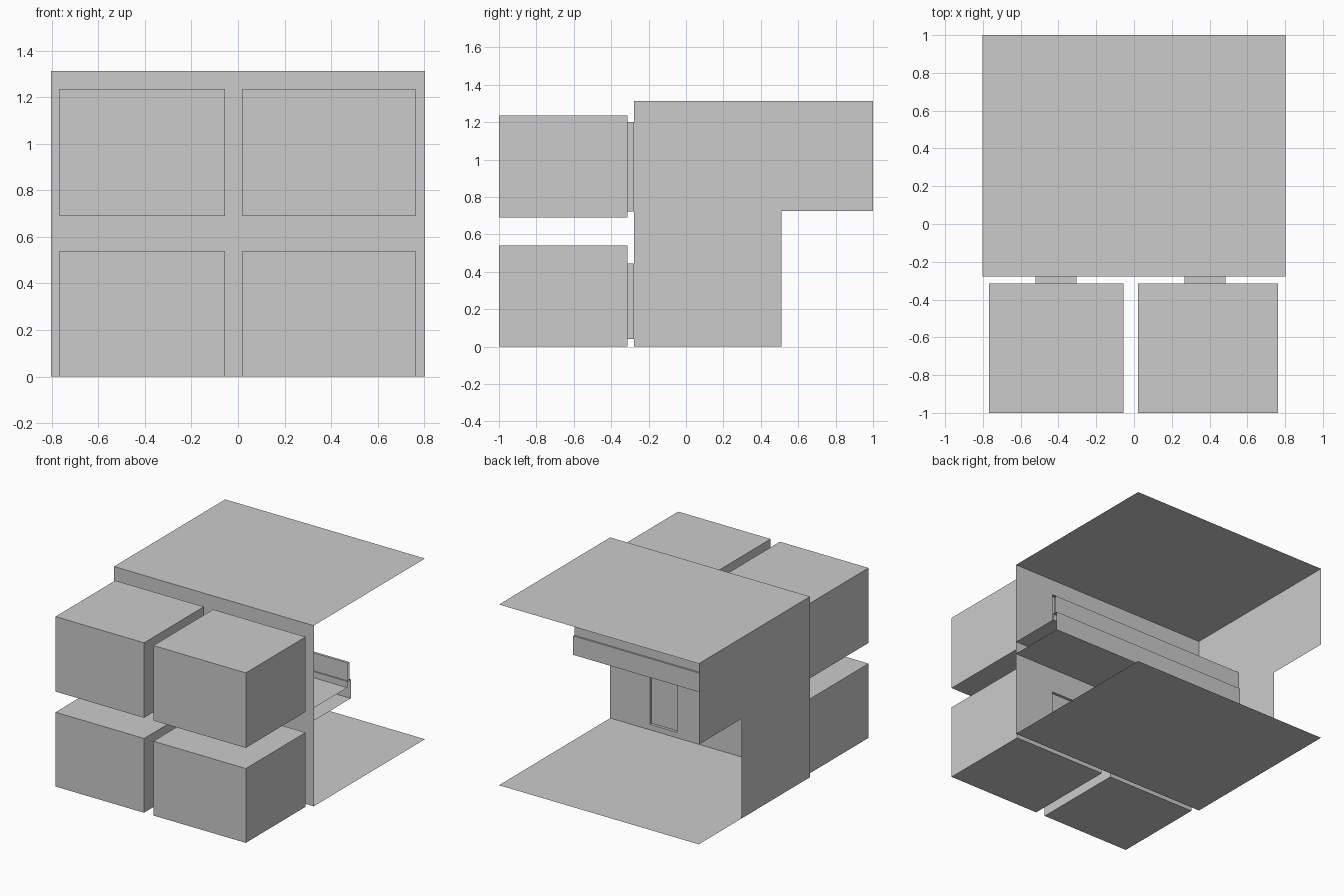
import bpy, bmesh

if "Cube" in bpy.data.objects:
    bpy.data.objects.remove(bpy.data.objects["Cube"])

WALL_Y, ROOM_Y, PANEL_Y = -0.277, -0.314, -0.297
DOORS_X = [(-0.522, -0.305), (0.267, 0.485)]
DOORS_Z = [(0.04, 0.445), (0.722, 1.20)]
PANELS_Z = [(0.015, 0.47), (0.715, 1.205)]
ROOMS_X = [(-0.767, -0.055), (0.02, 0.763)]
ROOMS_Z = [(0.0, 0.54), (0.69, 1.235)]


def finish(name, bm):
    bmesh.ops.remove_doubles(bm, verts=bm.verts, dist=1e-5)
    bmesh.ops.recalc_face_normals(bm, faces=bm.faces)
    me = bpy.data.meshes.new(name)
    bm.to_mesh(me)
    bm.free()
    ob = bpy.data.objects.new(name, me)
    bpy.context.collection.objects.link(ob)
    return ob


def face(bm, pts):
    return bm.faces.new([bm.verts.new(p) for p in pts])


def wall_with_holes(bm, xr, zr, y, xholes, zholes):
    """Upright wall facing y, cut into a grid with the doorway cells left out."""
    xs = sorted(set(xr) | {v for h in xholes for v in h})
    zs = sorted(set(zr) | {v for h in zholes for v in h})
    for a, b in zip(xs, xs[1:]):
        for c, d in zip(zs, zs[1:]):
            if (a, b) in xholes and (c, d) in zholes:
                continue
            face(bm, [(a, y, c), (b, y, c), (b, y, d), (a, y, d)])


def ring(bm, xr, yr, zr):
    """Four faces around the y axis, open at both y ends."""
    (a, b), (c, d) = xr, zr
    loop = [(a, c), (b, c), (b, d), (a, d)]
    for p, q in zip(loop, loop[1:] + loop[:1]):
        face(bm, [(p[0], yr[0], p[1]), (q[0], yr[0], q[1]),
                  (q[0], yr[1], q[1]), (p[0], yr[1], p[1])])


def strip(name, profile, closed=False):
    """Extrude a (y, z) profile across the hall width with open ends."""
    bm = bmesh.new()
    pairs = list(zip(profile, profile[1:] + profile[:1]))
    for p, q in pairs if closed else pairs[:-1]:
        face(bm, [(-0.803, *p), (0.803, *p), (0.803, *q), (-0.803, *q)])
    return finish(name, bm)


# Main hall: floor, roof, front wall with doorways, stepped left wall
strip("hall_floor", [(WALL_Y, 0), (1, 0)])
strip("hall_roof", [(WALL_Y, 1.313), (1, 1.313)])
bm = bmesh.new()
wall_with_holes(bm, (-0.803, 0.803), (0, 1.313), WALL_Y, DOORS_X, DOORS_Z)
finish("front_wall", bm)
bm = bmesh.new()
side = [(WALL_Y, 0), (0.51, 0), (0.51, 0.725), (1, 0.725), (1, 1.313), (WALL_Y, 1.313)]
face(bm, [(-0.803, y, z) for y, z in side])
finish("left_wall", bm)

# Balcony slab with raised curb, and the railing above it
strip("balcony", [(WALL_Y, 0.622), (0.148, 0.622), (0.148, 0.76),
                  (0.108, 0.76), (0.108, 0.715), (WALL_Y, 0.715)])
strip("railing", [(0.118, 0.755), (0.136, 0.755), (0.136, 0.89), (0.118, 0.89)], True)

# Four side rooms, each with a doorway tunnel and a door panel
for level, lz in zip(range(2), ("lower", "upper")):
    for col, lx in zip(range(2), ("left", "right")):
        xr, zr = ROOMS_X[col], ROOMS_Z[level]
        dx, dz = DOORS_X[col], DOORS_Z[level]
        tag = f"{lz}_{lx}"
        bm = bmesh.new()
        ring(bm, xr, (-1, ROOM_Y), zr)
        wall_with_holes(bm, xr, zr, -1, [], [])
        wall_with_holes(bm, xr, zr, ROOM_Y, [dx], [dz])
        finish("room_" + tag, bm)
        bm = bmesh.new()
        ring(bm, dx, (ROOM_Y, WALL_Y), dz)
        finish("doorway_" + tag, bm)
        bm = bmesh.new()
        wall_with_holes(bm, (dx[0] - 0.01, dx[1] + 0.01), PANELS_Z[level], PANEL_Y, [], [])
        finish("door_" + tag, bm)
